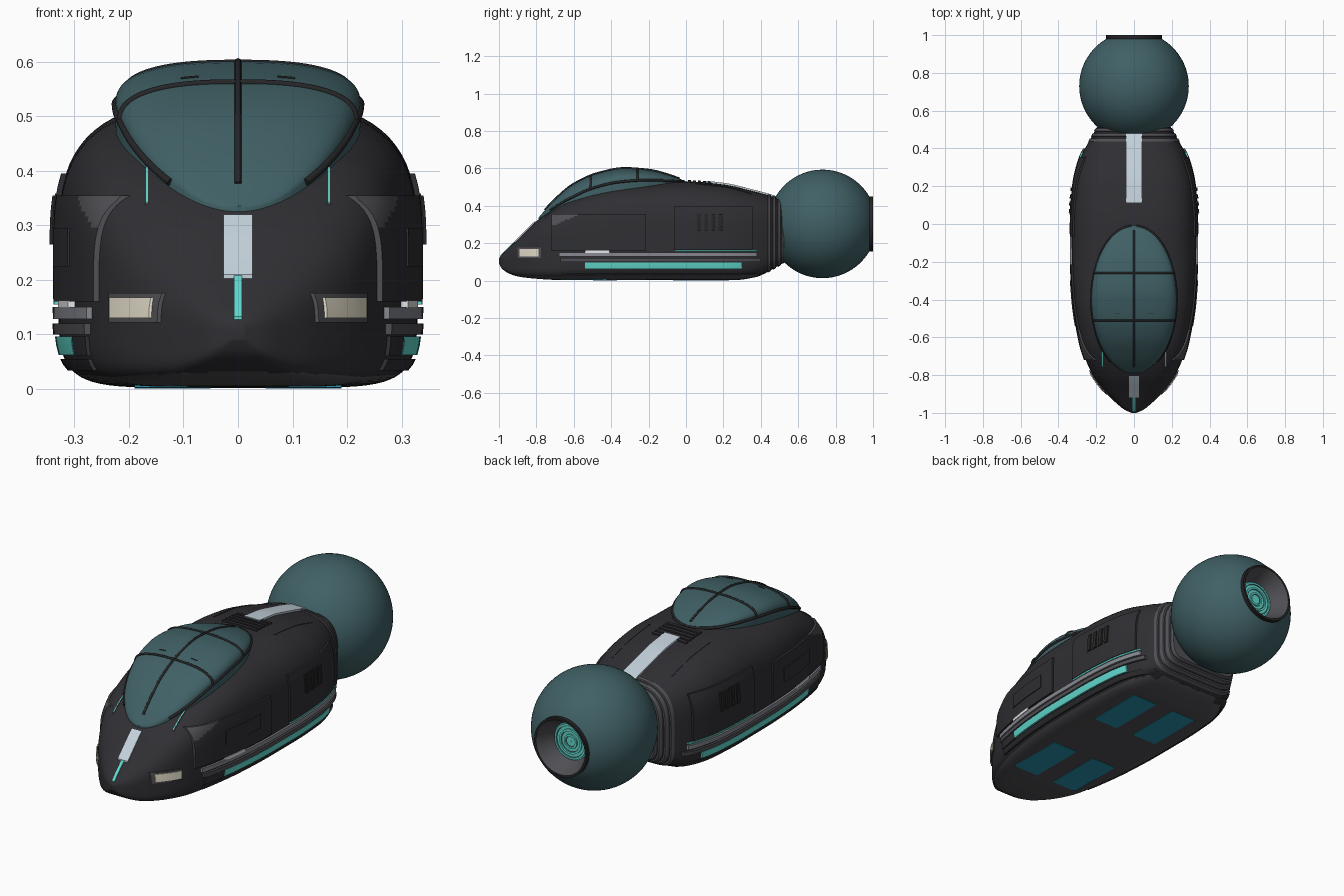
import bpy, bmesh, math
from math import sin, cos, pi

if "Cube" in bpy.data.objects:
    bpy.data.objects.remove(bpy.data.objects["Cube"])

def material(name, r, g, b):
    m = bpy.data.materials.new(name)
    m.diffuse_color = (r, g, b, 1)
    m.use_nodes = True
    m.node_tree.nodes["Principled BSDF"].inputs["Base Color"].default_value = m.diffuse_color
    return m

HULL = material("charcoal hull", .029, .028, .033)
FRAME = material("black frame", .019, .019, .021)
TRIM = material("grey trim", .080, .080, .090)
RAIL = material("silver rail", .24, .25, .28)
GLASS = material("teal glass", .051, .118, .131)
GLOW = material("bright teal", .12, .70, .62)
WHITE = material("white marker", .92, .93, .94)
PALE = material("pale stripe", .56, .65, .72)
LAMP = material("cream lamp", .80, .75, .61)
PAD = material("blue pad", .018, .29, .43)

def curve(pts):
    """Smooth monotone interpolation through (y, value) points."""
    n = len(pts)
    d = [(pts[i+1][1]-pts[i][1])/(pts[i+1][0]-pts[i][0]) for i in range(n-1)]
    m = [d[0]] + [0 if a*b <= 0 else 2*a*b/(a+b) for a, b in zip(d, d[1:])] + [d[-1]]
    def f(y):
        y = min(max(y, pts[0][0]), pts[-1][0])
        i = max(k for k in range(n-1) if pts[k][0] <= y)
        h = pts[i+1][0]-pts[i][0]
        t = (y-pts[i][0])/h
        return (pts[i][1]*(1+2*t)*(1-t)**2 + m[i]*h*t*(1-t)**2
                + pts[i+1][1]*t*t*(3-2*t) + m[i+1]*h*t*t*(t-1))
    return f

# Hull outlines: half width, roof line, belly line, shoulder squareness
half_w = curve([(-1, .012), (-.985, .047), (-.95, .092), (-.9, .143), (-.8, .218), (-.7, .262), (-.6, .288),
                (-.4, .318), (-.2, .329), (0, .33), (.2, .318), (.35, .283), (.46, .225), (.53, .185)])
roof = curve([(-1, .118), (-.985, .138), (-.95, .172), (-.9, .22), (-.8, .317), (-.7, .388), (-.6, .438),
              (-.4, .498), (-.2, .521), (0, .53), (.2, .514), (.35, .48), (.46, .45), (.53, .425)])
belly = curve([(-1, .09), (-.985, .065), (-.95, .04), (-.9, .022), (-.8, .01), (-.7, .004),
               (.25, .002), (.38, .02), (.46, .06), (.53, .1)])
shoulder = curve([(-1, 3.1), (-.85, 3.3), (-.65, 4.2), (-.45, 3.8), (-.1, 3.1), (.53, 3.1)])
NB = 6.5

def mid(y):
    return belly(y) + .47*(roof(y)-belly(y))

def side_x(y, z):
    c = mid(y)
    t, n = ((z-c)/(roof(y)-c), shoulder(y)) if z > c else ((c-z)/(c-belly(y)), NB)
    return half_w(y)*max(0, 1-min(1, t)**n)**(1/n)

def roof_z(x, y):
    n = shoulder(y)
    return mid(y) + (roof(y)-mid(y))*max(0, 1-min(1, abs(x)/half_w(y))**n)**(1/n)

def power(v, n):
    return math.copysign(abs(v)**(2/n), v)

def section(y, w, c, up, down, nt, nb, count=72):
    ring = []
    for k in range(count):
        a = 2*pi*k/count
        n, h = (nt, up) if sin(a) >= 0 else (nb, down)
        ring.append((w*power(cos(a), n), y, c + h*power(sin(a), n)))
    return ring

def add(name, bm, mats):
    bmesh.ops.recalc_face_normals(bm, faces=bm.faces)
    me = bpy.data.meshes.new(name)
    bm.to_mesh(me)
    bm.free()
    for m in mats:
        me.materials.append(m)
    ob = bpy.data.objects.new(name, me)
    bpy.context.collection.objects.link(ob)
    return ob

def loft(name, rings, mat, caps=(True, True)):
    bm = bmesh.new()
    vs = [[bm.verts.new(p) for p in r] for r in rings]
    n = len(rings[0])
    for a, b in zip(vs, vs[1:]):
        for k in range(n):
            bm.faces.new((a[k], a[(k+1) % n], b[(k+1) % n], b[k]))
    for use, r in zip(caps, (vs[0], vs[-1])):
        if use:
            bm.faces.new(r)
    return add(name, bm, [mat])

def hull_ring(y, off=0):
    c = mid(y)
    return section(y, half_w(y)+off, c, roof(y)-c+off, c-belly(y)+off, shoulder(y), NB)

def lathe(name, profile, mat, caps=(False, False), n=64):
    """Turn a (radius, y) profile round the engine axis."""
    return loft(name, [[(r*cos(2*pi*k/n), y, .303+r*sin(2*pi*k/n)) for k in range(n)]
                       for r, y in profile], mat, caps)

def slab(name, kind, a0, a1, b0, b1, off, mat, floor=0, sides=(1, -1), corner=None):
    """Thin plate lying on the hull. side: a=y b=z, top and under: a=x b=y."""
    def point(a, b, s, outer):
        if kind == 'side':
            x = side_x(a, b)
            return (s*(max(x, floor*half_w(a))+off if outer else max(x-.008, 0)), a, b)
        if kind == 'top':
            return (s*a, b, roof_z(a, b) + (off if outer else -.008))
        return (s*a, b, belly(b) - off if outer else belly(b)+.01)
    bm = bmesh.new()
    step = .01 if corner else .025
    na, nb = (max(2, math.ceil(abs(e-f)/step)) for e, f in ((a1, a0), (b1, b0)))
    for s in sides:
        g = [[[bm.verts.new(point(a0+(a1-a0)*i/na, b0+(b1-b0)*j/nb, s, o)) for j in range(nb+1)]
              for i in range(na+1)] for o in (1, 0)]
        for layer in g:
            for i in range(na):
                for j in range(nb):
                    bm.faces.new((layer[i][j], layer[i+1][j], layer[i+1][j+1], layer[i][j+1]))
        edge = ([(i, 0) for i in range(na)] + [(na, j) for j in range(nb)]
                + [(i, nb) for i in range(na, 0, -1)] + [(0, j) for j in range(nb, 0, -1)])
        for (i, j), (k, l) in zip(edge, edge[1:]+edge[:1]):
            bm.faces.new((g[0][i][j], g[0][k][l], g[1][k][l], g[1][i][j]))
    if corner:  # lighter front edge and upper front corner
        for f in bm.faces:
            c = f.calc_center_median()
            f.material_index = int(c.y < a0+.002 or c.z > b1-.065+(c.y-a0)*.42)
    return add(name, bm, [mat] + ([corner] if corner else []))

def tube(name, paths, r, mat):
    cu = bpy.data.curves.new(name, 'CURVE')
    cu.dimensions, cu.bevel_depth, cu.bevel_resolution, cu.use_fill_caps = '3D', r, 2, True
    for pts in paths:
        sp = cu.splines.new('POLY')
        sp.points.add(len(pts)-1)
        for q, p in zip(sp.points, pts):
            q.co = (*p, 1)
    cu.materials.append(mat)
    bpy.context.collection.objects.link(bpy.data.objects.new(name, cu))

# Hull with a grey belly pan, and rear collar bands
ys = [-1 + 1.52*(i/70)**1.6 for i in range(71)]
hull = loft("hull", [hull_ring(y) for y in ys], HULL)
hull.data.materials.append(TRIM)
for p in hull.data.polygons:
    p.material_index = int(p.normal.z < -.8 and p.center.z < .03)
for i, y in enumerate((.435, .462, .489)):
    loft(f"collar_band_{i}", [hull_ring(y, -.002), hull_ring(y+.003, .005), hull_ring(y+.017, .005),
                              hull_ring(y+.02, -.002)], TRIM)
loft("collar_end", [hull_ring(.515, .002), hull_ring(.525, .002)], TRIM)

# Canopy dome
rim_z = curve([(-.79, .33), (-.73, .376), (-.61, .445), (-.5, .494), (-.35, .528), (-.2, .537), (-.01, .53)])
dome_z = curve([(-.79, .335), (-.71, .425), (-.6, .517), (-.47, .575), (-.33, .601), (-.2, .592), (-.1, .568), (-.01, .535)])

def dome_w(y):
    return .225*max(0, 1-((y+.4)/.39)**2)**.5

def dome(y, a, lift=0):
    return ((dome_w(y)+lift)*power(cos(a), 2.5), y, rim_z(y)+(dome_z(y)-rim_z(y)+lift)*power(sin(a), 2.5))

sweep = [-.4 - .39*cos(.05+(pi-.1)*i/40) for i in range(41)]
loft("canopy", [section(y, dome_w(y), rim_z(y), dome_z(y)-rim_z(y), .12, 2.5, 5) for y in sweep], GLASS)

# Canopy frame: rim, spine, two crossbars and wipers
tube("canopy_rim", [[dome(y, a) for y in sweep if y > -.74] for a in (0, pi)], .007, FRAME)
tube("canopy_spine", [[dome(y, pi/2) for y in sweep if -.765 < y < -.03]], .006, FRAME)
tube("canopy_crossbars", [[dome(y, pi*k/40) for k in range(41)] for y in (-.51, -.26)], .006, FRAME)
tube("wipers", [[dome(-.475, pi/2+s*t, .001) for t in (.25, .32, .4)] for s in (1, -1)], .002, FRAME)

# Engine sphere and nozzle
a1 = math.acos(.25/.29)
lathe("engine_sphere", [(max(.29*sin(a), .001), .73+.29*cos(a)) for a in
                        [pi+(a1-pi)*i/40 for i in range(41)]], GLASS, n=80)
lathe("nozzle_rim", [(.141, .965), (.147, .98), (.147, 1), (.136, 1)], FRAME)
lathe("nozzle_cone", [(.136, 1), (.093, .915)], TRIM)
lathe("nozzle_glow", [(.094, .915), (.001, .915)], GLOW)
for i, r in enumerate((.088, .062, .036)):
    lathe(f"nozzle_ring_{i}", [(r, .914), (r, .922), (r-.009, .922), (r-.009, .914)], GLOW)
    lathe(f"nozzle_groove_{i}", [(r-.009, .917), (r-.014, .917)], GLASS)

# Side doors, hatches and louvres
slab("front_door", 'side', -.72, -.215, .16, .355, .010, HULL, floor=.8, corner=TRIM)
slab("door_inset", 'side', -.54, -.30, .225, .295, .014, HULL)
slab("rear_hatch", 'side', -.065, .355, .165, .395, .009, HULL)
slab("louvre_plate", 'side', .05, .13, .265, .358, .012, HULL)
for i in range(4):
    slab(f"louvre_{i}", 'side', .06+.038*i, .080+.038*i, .265, .355, .017, FRAME)

# Side rails and light strips
slab("upper_rail", 'side', -.68, .38, .128, .150, .010, RAIL)
slab("middle_rail", 'side', -.67, .40, .100, .120, .011, TRIM)
slab("side_glow", 'side', -.54, .30, .062, .096, .008, GLOW)
slab("side_glow_front_cap", 'side', -.66, -.54, .060, .097, .007, HULL)
slab("lower_rail", 'side', -.66, .42, .034, .055, .008, HULL)
slab("white_marker", 'side', -.54, -.41, .148, .162, .013, WHITE)
slab("thin_glow", 'side', -.06, .38, .155, .163, .008, GLOW)

# Headlights
slab("headlight_frame", 'side', -.902, -.776, .122, .176, .007, TRIM)
slab("headlight", 'side', -.890, -.788, .130, .168, .012, LAMP)

# Nose, roof stripes and vents
slab("nose_plate", 'top', -.027, .027, -.918, -.805, .007, PALE, sides=(1,))
slab("nose_glow", 'top', -.007, .007, -.993, -.918, .005, GLOW, sides=(1,))
slab("roof_stripe", 'top', -.043, .043, .11, .48, .009, PALE, sides=(1,))
for i in range(5):
    slab(f"roof_vent_{i}", 'top', -.095, .095, .010+.027*i, .026+.027*i, .007, HULL, sides=(1,))
slab("brow_strip", 'top', .163, .171, -.755, -.66, .003, TRIM)
slab("brow_glow", 'top', .165, .169, -.755, -.66, .004, GLOW)
slab("roof_groove", 'top', .163, .171, .05, .35, .002, HULL)

# Belly pads
for name, y in (("front_pads", -.52), ("rear_pads", .08)):
    slab(name, 'under', .05, .19, y-.15, y+.15, .0015, PAD)

# Smooth shading with sharp edges kept
for ob in bpy.data.objects:
    if ob.type == 'MESH':
        ob.select_set(True)
        bpy.context.view_layer.objects.active = ob
bpy.ops.object.shade_smooth_by_angle(angle=math.radians(35))
